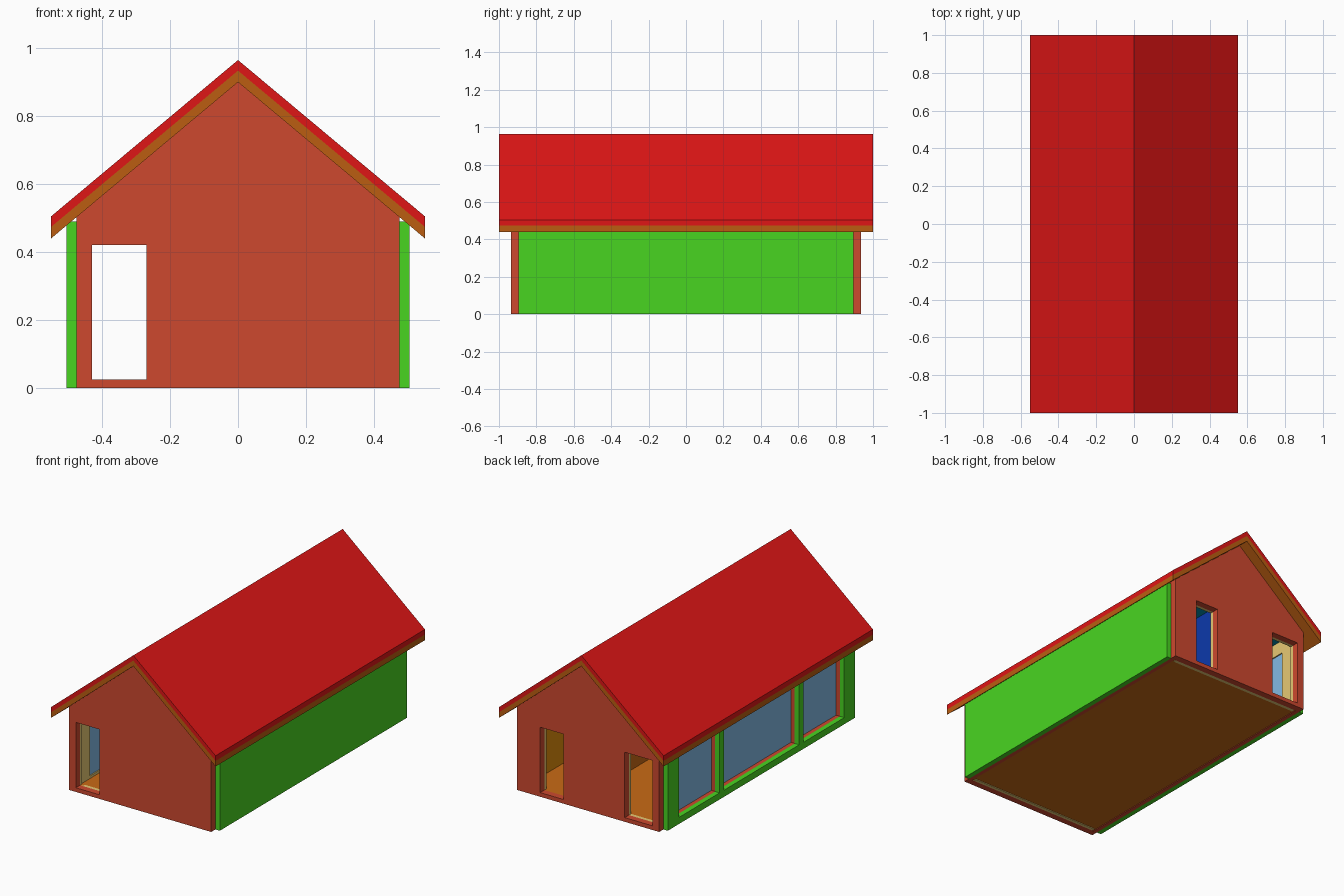
import bpy
from math import radians
from mathutils import Euler

if "Cube" in bpy.data.objects:
    bpy.data.objects.remove(bpy.data.objects["Cube"])


def material(name, r, g, b):
    m = bpy.data.materials.new(name)
    m.diffuse_color = [(c / 255) ** 2.2 for c in (r, g, b)] + [1]
    m.use_nodes = True
    m.node_tree.nodes["Principled BSDF"].inputs["Base Color"].default_value = m.diffuse_color
    return m


BRICK = material("brick", 204, 74, 50)
GREEN = material("green", 74, 212, 38)
RED = material("red", 222, 28, 28)
TIMBER = material("timber", 186, 94, 24)
FLOOR = material("floor", 200, 106, 28)
TAN = material("tan", 230, 200, 115)
AMBER = material("amber", 224, 140, 20)
GLASS = material("glass", 130, 185, 228)
BLUE = material("blue", 20, 60, 170)
TEAL = material("teal", 10, 140, 170)


def rect(u0, u1, z0, z1):
    return [(u0, z0), (u1, z0), (u1, z1), (u0, z1)]


def panel(name, loops, axis, a, b, mat):
    """Flat outline (first loop) with holes (other loops), extruded from a to b along an axis."""
    curve = bpy.data.curves.new(name, 'CURVE')
    curve.dimensions = '2D'
    curve.fill_mode = 'BOTH'
    curve.extrude = abs(b - a) / 2
    for loop in loops:
        s = curve.splines.new('POLY')
        s.points.add(len(loop) - 1)
        for p, (u, v) in zip(s.points, loop):
            p.co = (u, v, 0, 1)
        s.use_cyclic_u = True
    temp = bpy.data.objects.new(name + "_outline", curve)
    bpy.context.collection.objects.link(temp)
    dg = bpy.context.evaluated_depsgraph_get()
    mesh = bpy.data.meshes.new_from_object(temp.evaluated_get(dg))
    bpy.data.objects.remove(temp)
    for p in mesh.polygons:
        p.use_smooth = False
    mesh.materials.clear()
    mesh.materials.append(mat)
    rot = Euler((radians(90), 0, radians(90) if axis == 'x' else 0))
    mesh.transform(rot.to_matrix().to_4x4())
    ob = bpy.data.objects.new(name, mesh)
    ob.location['xyz'.index(axis)] = (a + b) / 2
    bpy.context.collection.objects.link(ob)
    return ob


def box(name, x, y, z, mat):
    return panel(name, [rect(*x, *z)], 'y', *y, mat)


SLOPE = 0.836


def gable(w):
    return [(-w, 0), (w, 0), (w, 0.9 - SLOPE * w), (0, 0.9), (-w, 0.9 - SLOPE * w)]


# Gable walls with doorways, brick outside and plaster inside
door = rect(-0.43, -0.27, 0.025, 0.42)
back_holes = [rect(-0.43, -0.245, 0.025, 0.42), rect(0.165, 0.32, 0.025, 0.42)]
for name, s, holes in (("front", -1, [door]), ("back", 1, back_holes)):
    panel(name + "_wall", [gable(0.475)] + holes, 'y', s * 0.895, s * 0.935, BRICK)
    panel(name + "_lining", [gable(0.44)] + holes, 'y', s * 0.875, s * 0.895, TAN)

# Side walls: cladding, brick and lining; the left one has three windows
windows = [rect(a, b, 0.04, 0.42) for a, b in ((-0.79, -0.40), (-0.36, 0.36), (0.40, 0.79))]
for name, s, holes, inner in (("left", -1, windows, TAN), ("right", 1, [], AMBER)):
    panel(name + "_cladding", [rect(-0.895, 0.895, 0, 0.49)] + holes, 'x', s * 0.475, s * 0.505, GREEN)
    panel(name + "_wall", [rect(-0.895, 0.895, 0, 0.505)] + holes, 'x', s * 0.45, s * 0.475, BRICK)
    panel(name + "_lining", [rect(-0.875, 0.875, 0.01, 0.51)] + holes, 'x', s * 0.435, s * 0.45, inner)
for i, w in enumerate(windows):
    panel("window_glass_%d" % i, [w], 'x', -0.45, -0.442, GLASS)

# Floor, ceiling and inner partition
box("floor", (-0.45, 0.45), (-0.895, 0.895), (0.004, 0.025), FLOOR)
box("ceiling", (-0.435, 0.435), (-0.875, 0.875), (0.5, 0.51), TEAL)
box("partition_blue_side", (0.09, 0.1), (0.2, 0.875), (0.025, 0.5), BLUE)
box("partition_plain_side", (0.08, 0.09), (0.2, 0.875), (0.025, 0.5), FLOOR)


# Roof layers: bent strips running the full length
def roof(name, low, high, mat):
    w, d = 0.55, SLOPE * 0.55
    prof = [(-w, low - d), (0, low), (w, low - d), (w, high - d), (0, high), (-w, high - d)]
    panel(name, [prof], 'y', -1, 1, mat)


roof("roof_boards", 0.9, 0.934, TIMBER)
roof("roof_covering", 0.934, 0.965, RED)
